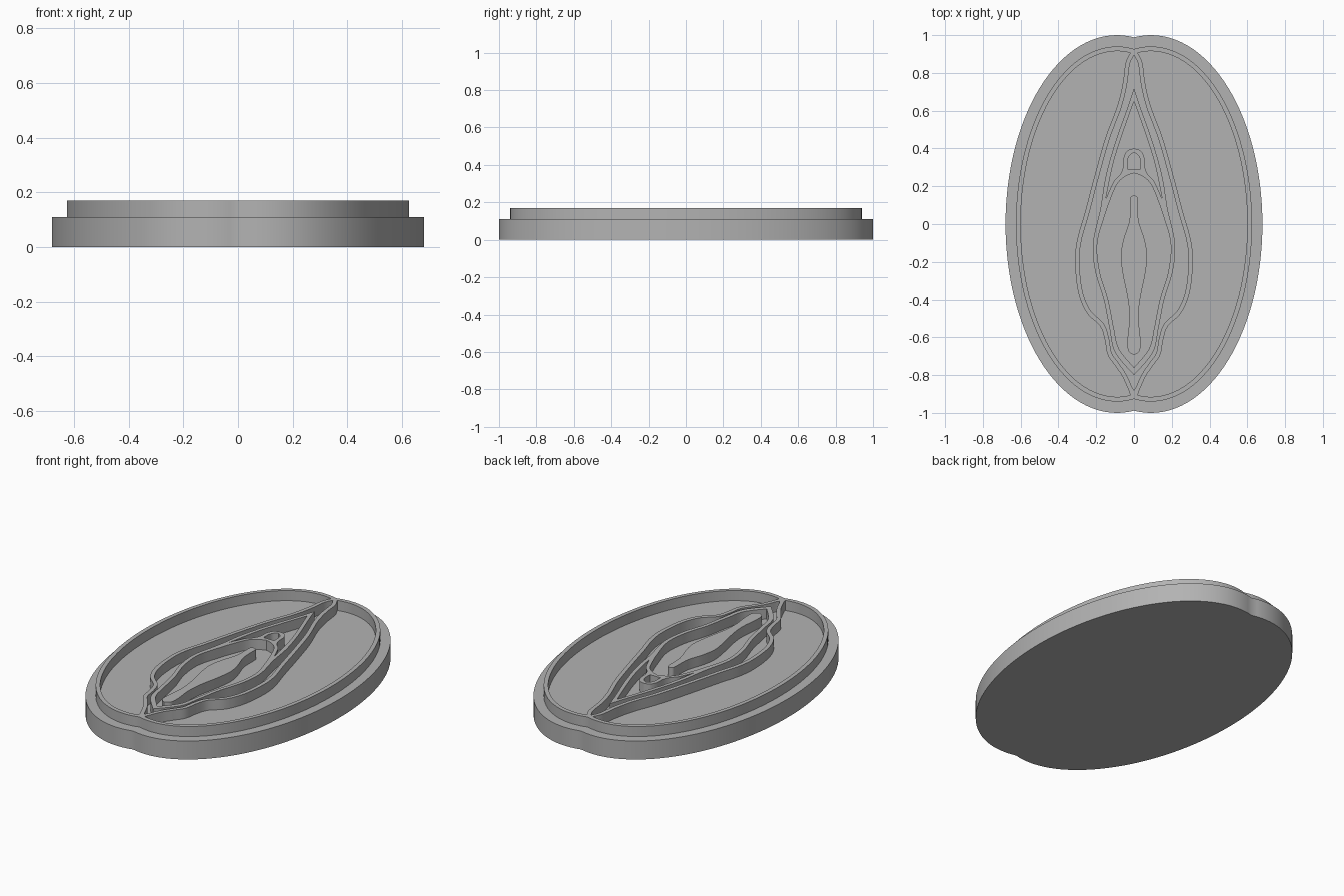
import bpy, math
from mathutils import Vector

cube = bpy.data.objects.get("Cube")
if cube:
    bpy.data.objects.remove(cube, do_unlink=True)

grey = bpy.data.materials.new("plain grey")
grey.use_nodes = True
grey.diffuse_color = (0.45, 0.45, 0.45, 1)
grey.node_tree.nodes["Principled BSDF"].inputs["Base Color"].default_value = (0.45, 0.45, 0.45, 1)

FLOOR, TOP, LOBE = 0.11, 0.17, 0.09


def smooth(points, steps=6):
    """Catmull-Rom curve through the points."""
    p = [Vector(q) for q in points]
    p = [p[0]] + p + [p[-1]]
    out = []
    for a, b, c, d in zip(p, p[1:], p[2:], p[3:]):
        for i in range(steps):
            t = i / steps
            out.append(0.5 * (2 * b + (c - a) * t + (2 * a - 5 * b + 4 * c - d) * t ** 2
                              + (3 * b - a - 3 * c + d) * t ** 3))
    return out + [p[-1]]


def mirror(points):
    return [Vector((-q.x, q.y)) for q in points]


def loop(half):
    """Closed outline from its right half."""
    return half + [q for q in reversed(mirror(half)) if q.x < -1e-4]


def inset(points, width):
    """Shift an open line, running downwards, towards the centre line."""
    out = []
    for i, q in enumerate(points):
        d = points[min(i + 1, len(points) - 1)] - points[max(i - 1, 0)]
        d.normalize()
        out.append(q + Vector((d.y, -d.x)) * width)
    return [q for q in out if q.x > 0.004]


def lobe(a, b, x_min=0.0, steps=64):
    """Right half of a double ellipse, from top to bottom, cut at x_min."""
    start = math.acos((x_min - LOBE) / a)
    return [Vector((LOBE + a * math.cos(t), b * math.sin(t)))
            for t in (start - 2 * start * i / steps for i in range(steps + 1))]


def slab(name, loops, z0, z1):
    """Extrude nested outlines; every second level is a hole."""
    curve = bpy.data.curves.new(name, 'CURVE')
    curve.dimensions = '2D'
    curve.fill_mode = 'BOTH'
    curve.extrude = (z1 - z0) / 2
    for pts in loops:
        s = curve.splines.new('POLY')
        s.points.add(len(pts) - 1)
        for v, q in zip(s.points, pts):
            v.co = (q.x, q.y, 0, 1)
        s.use_cyclic_u = True
    obj = bpy.data.objects.new(name, curve)
    bpy.context.collection.objects.link(obj)
    obj.location.z = (z0 + z1) / 2
    bpy.ops.object.select_all(action='DESELECT')
    obj.select_set(True)
    bpy.context.view_layer.objects.active = obj
    bpy.ops.object.convert(target='MESH')
    obj = bpy.context.view_layer.objects.active
    obj.data.materials.clear()
    obj.data.materials.append(grey)
    bpy.ops.object.mode_set(mode='EDIT')
    bpy.ops.mesh.select_all(action='SELECT')
    bpy.ops.mesh.remove_doubles(threshold=0.0002)
    bpy.ops.mesh.normals_make_consistent(inside=False)
    bpy.ops.object.mode_set(mode='OBJECT')
    bpy.ops.object.shade_smooth_by_angle(angle=math.radians(30))


# Base plate
slab("base_plate", [loop(lobe(0.59, 1.0))], 0, FLOOR)

# Outer rim joined to the outer fold wall
fold = smooth([(0.02, 0.905), (0.045, 0.85), (0.06, 0.74), (0.09, 0.62), (0.15, 0.46),
               (0.21, 0.25), (0.26, 0.06), (0.3, -0.08), (0.312, -0.2), (0.295, -0.36),
               (0.25, -0.47), (0.18, -0.54), (0.155, -0.61), (0.14, -0.69),
               (0.1, -0.75), (0.06, -0.81), (0.02, -0.9)])
cell = lobe(0.51, 0.915, 0.02) + fold[-2:0:-1]
gap = [Vector((0, 0.895))] + inset(fold[2:-2], 0.023) + [Vector((0, -0.88))]
slab("outer_rim_and_fold", [loop(lobe(0.535, 0.94)), cell, mirror(cell), loop(gap)],
     FLOOR - 0.01, TOP)

# Inner fold wall with hood pocket, bud pocket and central opening
inner = smooth([(0, 0.72), (0.04, 0.6), (0.1, 0.43), (0.15, 0.25), (0.178, 0.08),
                (0.217, -0.1), (0.205, -0.25), (0.16, -0.4), (0.13, -0.55),
                (0.1, -0.68), (0, -0.8)])
hood = smooth([(0, 0.65), (0.06, 0.48), (0.11, 0.32), (0.15, 0.13)])
hood += smooth([(0.15, 0.13), (0.11, 0.22), (0.075, 0.26), (0.058, 0.3),
                (0.055, 0.35), (0.035, 0.388), (0, 0.4)])[1:]
opening = smooth([(0, 0.27), (0.05, 0.25), (0.09, 0.21), (0.125, 0.13), (0.153, 0.05),
                  (0.194, -0.1), (0.182, -0.25), (0.137, -0.4), (0.107, -0.55),
                  (0.08, -0.66), (0, -0.76)])
bud = smooth([(0, 0.38), (0.025, 0.36), (0.034, 0.33), (0.034, 0.29)]) + [Vector((0, 0.29))]
slab("inner_fold", [loop(inner), loop(hood), loop(opening), loop(bud)], FLOOR - 0.01, TOP)

# Raised centre ridge
ridge = smooth([(0, 0.152), (0.016, 0.145), (0.02, 0.12), (0.024, 0.02), (0.055, -0.08),
                (0.07, -0.17), (0.058, -0.27), (0.032, -0.4), (0.024, -0.5),
                (0.034, -0.61), (0.03, -0.67), (0, -0.695)])
slab("centre_ridge", [loop(ridge)], FLOOR - 0.01, TOP)
